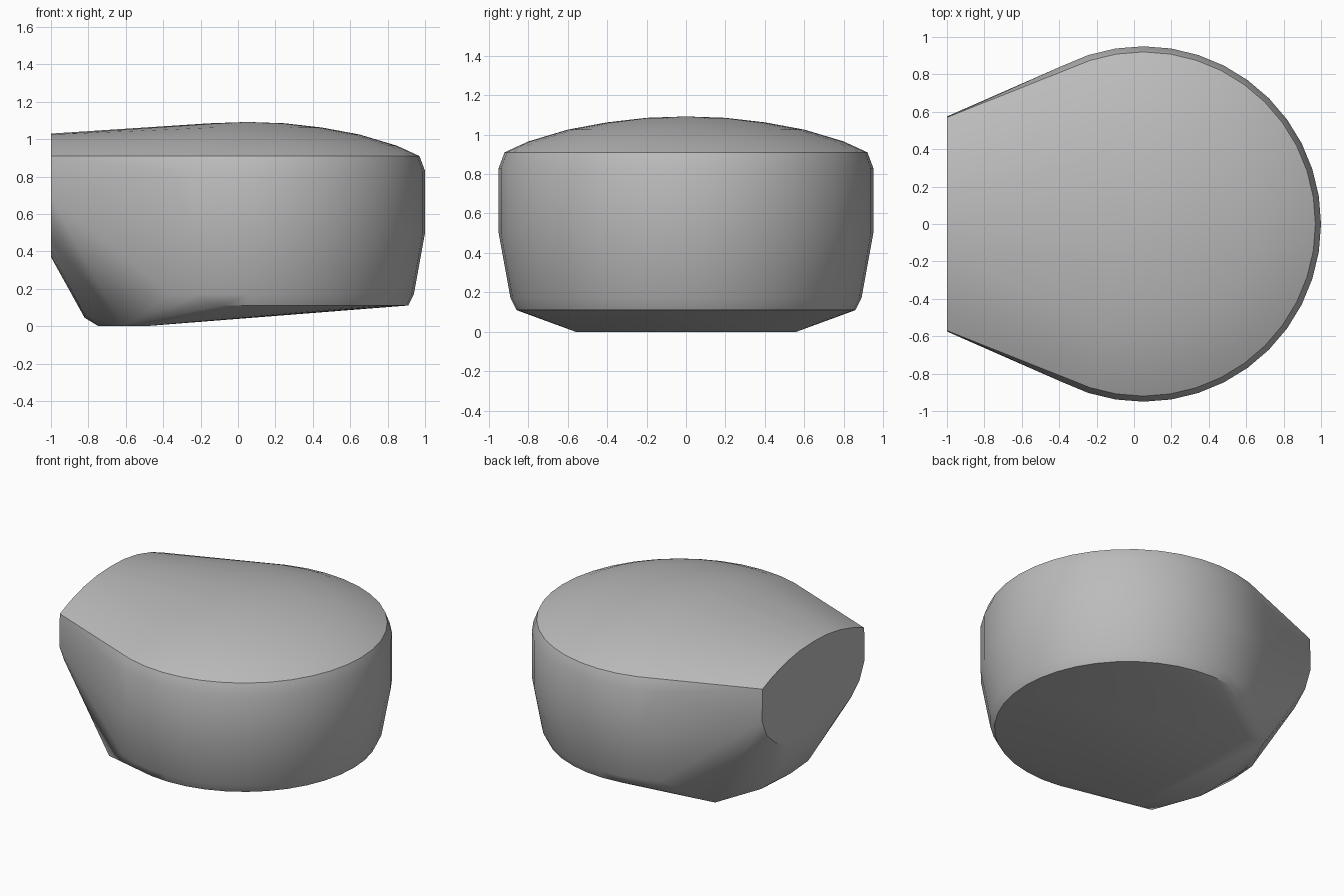
import bpy, bmesh
from math import cos, sin, pi, radians

cube = bpy.data.objects.get("Cube")
if cube:
    bpy.data.objects.remove(cube, do_unlink=True)

CENTRE_X = 0.05
SEGMENTS = 40
bm = bmesh.new()


def ring(radius, z, min_x=-1.0):
    """Points of a round cross-section, kept only where x is at least min_x."""
    for i in range(SEGMENTS):
        a = 2 * pi * i / SEGMENTS
        x = CENTRE_X + radius * cos(a)
        if x >= min_x:
            bm.verts.new((x, radius * sin(a), z))


def mirrored(x, points):
    """Points at a given x, repeated on both sides of the middle plane."""
    for y, z in points:
        for side in ((1, -1) if y else (1,)):
            bm.verts.new((x, side * y, z))


# Round wall, tapering towards the base
for radius, z, min_x in ((0.86, 0.11, -0.42), (0.89, 0.17, -0.36),
                         (0.95, 0.5, -0.4), (0.95, 0.83, -0.4), (0.92, 0.91, -0.4)):
    ring(radius, z, min_x)

# Domed top
for radius, z in ((0.8, 0.965), (0.6, 1.025), (0.4, 1.062), (0.2, 1.085)):
    ring(radius, z)
bm.verts.new((CENTRE_X, 0, 1.092))

# Flat end face
mirrored(-1.0, ((0, 1.03), (0.15, 1.024), (0.3, 1.0), (0.45, 0.958), (0.57, 0.91),
                (0.575, 0.68), (0.52, 0.56), (0.42, 0.47), (0.3, 0.41),
                (0.15, 0.38), (0, 0.37)))

# Lower lip under the end face
mirrored(-0.82, ((0, 0.045), (0.2, 0.06)))
mirrored(-0.745, ((0, 0), (0.22, 0)))
mirrored(-0.62, ((0.56, 0),))
mirrored(-0.5, ((0.56, 0),))

# Wrap the sections in one closed skin
hull = bmesh.ops.convex_hull(bm, input=bm.verts[:])
loose = {g for g in hull["geom_interior"] + hull["geom_unused"]
         if isinstance(g, bmesh.types.BMVert)}
bmesh.ops.delete(bm, geom=list(loose), context="VERTS")
bmesh.ops.dissolve_limit(bm, angle_limit=radians(0.5), verts=bm.verts[:], edges=bm.edges[:])
bmesh.ops.recalc_face_normals(bm, faces=bm.faces[:])

mesh = bpy.data.meshes.new("rounded_body")
bm.to_mesh(mesh)
bm.free()
body = bpy.data.objects.new("rounded_body", mesh)
bpy.context.collection.objects.link(body)

# Plain grey surface
grey = bpy.data.materials.new("plain_grey")
grey.use_nodes = True
colour = (0.5, 0.5, 0.5, 1)
grey.diffuse_color = colour
grey.node_tree.nodes["Principled BSDF"].inputs["Base Color"].default_value = colour
mesh.materials.append(grey)

# Smooth walls and dome, crisp rim and base
bpy.ops.object.select_all(action="DESELECT")
body.select_set(True)
bpy.context.view_layer.objects.active = body
bpy.ops.object.shade_smooth_by_angle(angle=radians(30))
